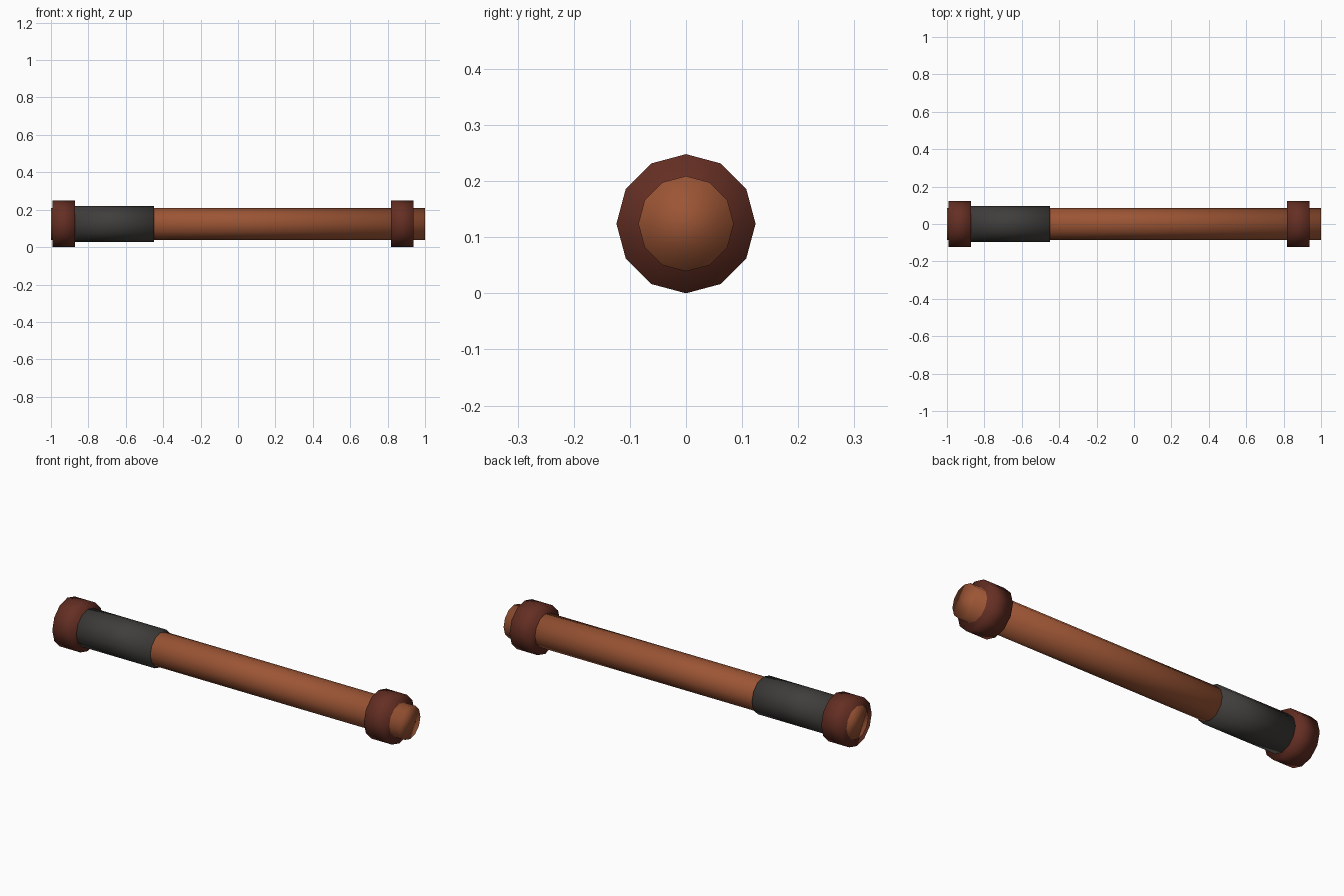
import bpy
from math import pi

if "Cube" in bpy.data.objects:
    bpy.data.objects.remove(bpy.data.objects["Cube"])

AXIS_Z = 0.124


def material(name, rgb):
    mat = bpy.data.materials.new(name)
    mat.diffuse_color = (*rgb, 1)
    mat.use_nodes = True
    mat.node_tree.nodes["Principled BSDF"].inputs["Base Color"].default_value = mat.diffuse_color
    return mat


def rod(name, x0, x1, radius, mat):
    # 12-sided smooth cylinder lying along x
    bpy.ops.mesh.primitive_cylinder_add(
        vertices=12, radius=radius, depth=x1 - x0,
        location=((x0 + x1) / 2, 0, AXIS_Z), rotation=(0, pi / 2, 0))
    obj = bpy.context.object
    obj.name = name
    obj.data.materials.append(mat)
    bpy.ops.object.shade_smooth()
    return obj


wood = material("wood", (0.33, 0.09, 0.035))
dark_wood = material("dark_wood", (0.13, 0.028, 0.017))
wrap = material("wrap", (0.05, 0.048, 0.045))

# Long central shaft
rod("shaft", -1.0, 1.0, 0.085, wood)
# Dark grip sleeve
rod("grip", -0.88, -0.45, 0.096, wrap)
# Collars at the butt and the tip
for name, x0 in (("butt_collar", -0.992), ("tip_collar", 0.818)):
    rod(name, x0, x0 + 0.12, 0.124, dark_wood)
